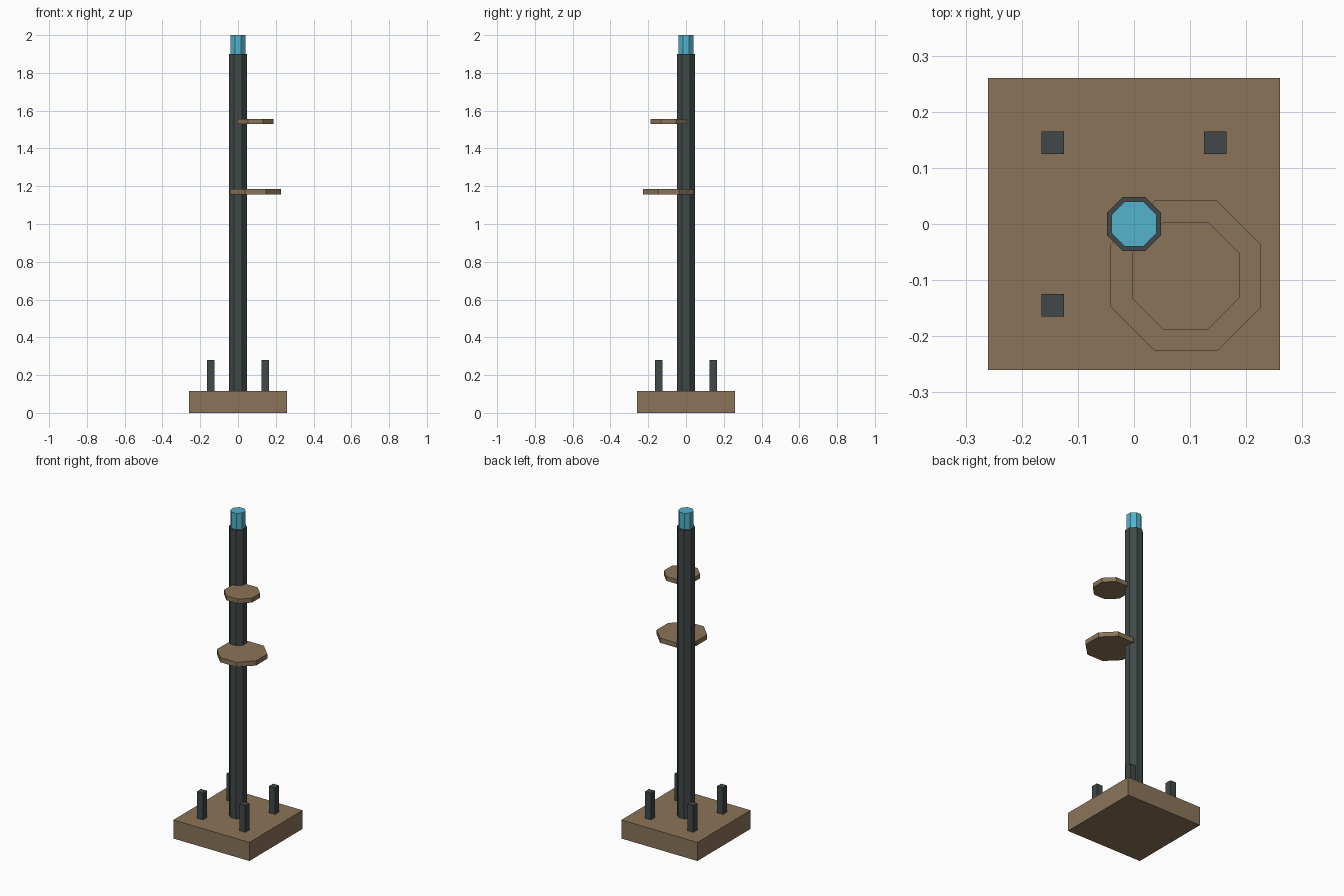
import bpy
from math import pi, cos

if "Cube" in bpy.data.objects:
    bpy.data.objects.remove(bpy.data.objects["Cube"], do_unlink=True)


def material(name, rgb):
    # 8-bit display colour converted to linear
    linear = [((c / 255 + 0.055) / 1.055) ** 2.4 for c in rgb]
    mat = bpy.data.materials.new(name)
    mat.use_nodes = True
    mat.diffuse_color = (*linear, 1)
    mat.node_tree.nodes["Principled BSDF"].inputs["Base Color"].default_value = (*linear, 1)
    return mat


BROWN = material("brown", (139, 116, 89))
DARK = material("dark grey", (65, 72, 72))
BLUE = material("light blue", (84, 179, 204))


def prism(name, sides, half_width, x, y, bottom, top, mat):
    """Upright prism with its flat sides facing along the axes."""
    bpy.ops.mesh.primitive_cylinder_add(
        vertices=sides, radius=half_width / cos(pi / sides), depth=top - bottom,
        location=(x, y, (bottom + top) / 2), rotation=(0, 0, pi / sides))
    obj = bpy.context.object
    bpy.ops.object.transform_apply(location=False, rotation=True, scale=False)
    obj.name = name
    obj.data.materials.append(mat)
    return obj


# Square base with a short post near each corner
BASE_TOP = 0.115
prism("base", 4, 0.26, 0, 0, 0, BASE_TOP, BROWN)
for side, x in (("left", 0.145), ("right", -0.145)):
    for end, y in (("front", -0.145), ("back", 0.145)):
        prism(f"{end}_{side}_post", 4, 0.02, x, y, BASE_TOP, 0.28, DARK)

# Octagonal pole and coloured tip
prism("pole", 8, 0.048, 0, 0, BASE_TOP, 1.9, DARK)
prism("pole_tip", 8, 0.04, 0, 0, 1.9, 2.0, BLUE)

# Octagonal shelves set off to the front left of the pole
prism("lower_shelf", 8, 0.134, 0.0925, -0.0925, 1.157, 1.186, BROWN)
prism("upper_shelf", 8, 0.096, 0.092, -0.092, 1.53, 1.557, BROWN)
